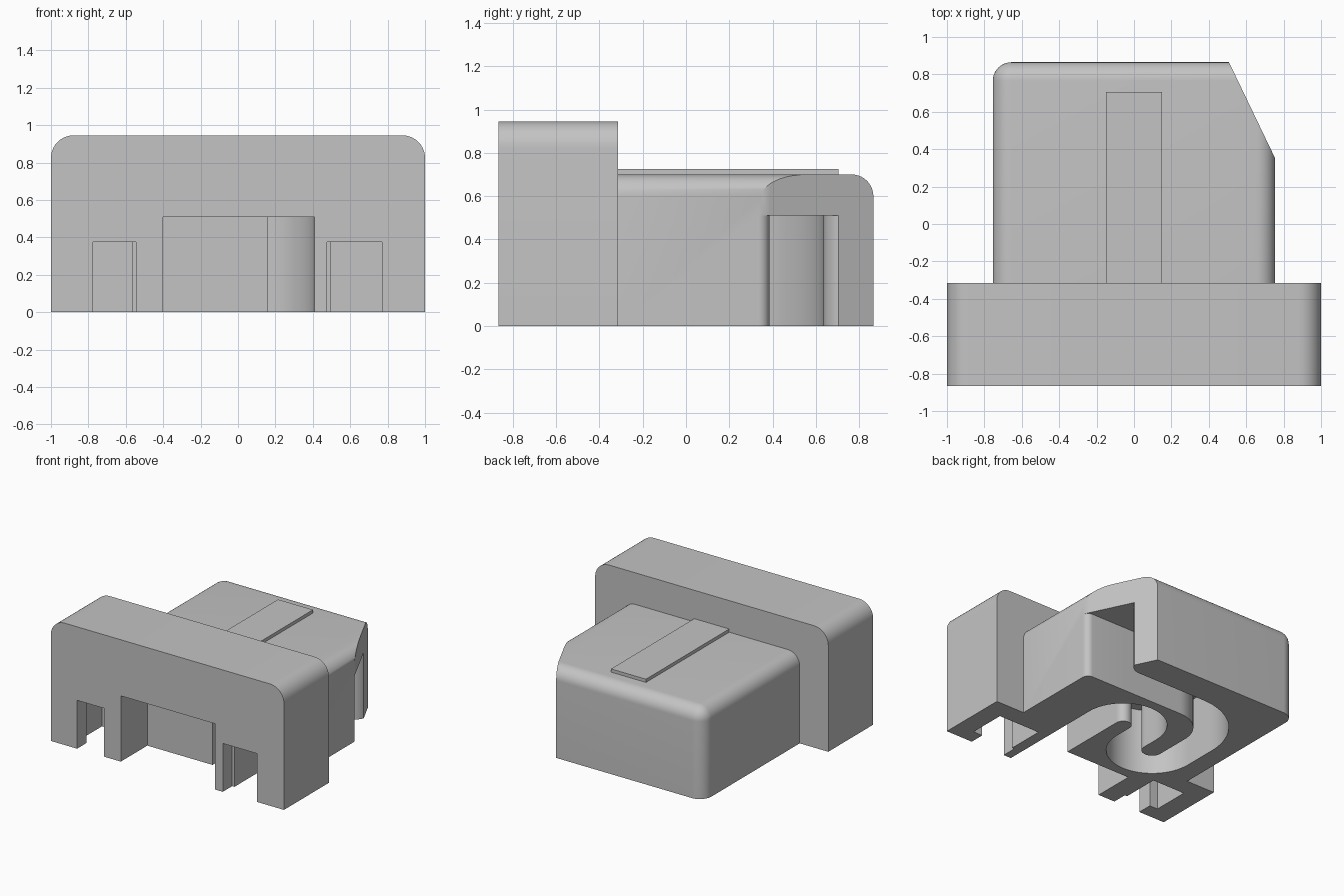
import bpy, bmesh, math
from math import cos, sin, radians

cube = bpy.data.objects.get("Cube")
if cube:
    bpy.data.objects.remove(cube, do_unlink=True)

grey = bpy.data.materials.new("plain_grey")
grey.use_nodes = True
colour = (0.55, 0.55, 0.55, 1)
grey.diffuse_color = colour
grey.node_tree.nodes["Principled BSDF"].inputs["Base Color"].default_value = colour


def finish(name, bm):
    bmesh.ops.recalc_face_normals(bm, faces=bm.faces)
    mesh = bpy.data.meshes.new(name)
    bm.to_mesh(mesh)
    bm.free()
    mesh.materials.append(grey)
    ob = bpy.data.objects.new(name, mesh)
    bpy.context.collection.objects.link(ob)
    return ob


def prism(name, outline, z0, z1):
    """Vertical extrusion of an xy outline."""
    bm = bmesh.new()
    face = bm.faces.new([bm.verts.new((x, y, z0)) for x, y in outline])
    up = bmesh.ops.extrude_face_region(bm, geom=[face])["geom"]
    bmesh.ops.translate(bm, vec=(0, 0, z1 - z0),
                        verts=[v for v in up if isinstance(v, bmesh.types.BMVert)])
    return finish(name, bm)


def box(name, x0, x1, y0, y1, z0, z1):
    return prism(name, [(x0, y0), (x1, y0), (x1, y1), (x0, y1)], z0, z1)


def round_edges(ob, radius, rule):
    """Fillet every edge whose midpoint satisfies the rule."""
    bm = bmesh.new()
    bm.from_mesh(ob.data)
    edges = [e for e in bm.edges if rule((e.verts[0].co + e.verts[1].co) / 2)]
    bmesh.ops.bevel(bm, geom=edges, offset=radius, segments=10, profile=0.5,
                    affect='EDGES')
    bm.to_mesh(ob.data)
    bm.free()


def arc(cx, cy, r, a0, a1, n=24):
    return [(cx + r * cos(radians(a0 + (a1 - a0) * i / n)),
             cy + r * sin(radians(a0 + (a1 - a0) * i / n))) for i in range(n + 1)]


def ribbon(path, half):
    """Outline of a constant-width band along a path."""
    left, right = [], []
    for i, (x, y) in enumerate(path):
        px, py = path[max(i - 1, 0)]
        qx, qy = path[min(i + 1, len(path) - 1)]
        d = math.hypot(qx - px, qy - py)
        nx, ny = -(qy - py) / d * half, (qx - px) / d * half
        left.append((x + nx, y + ny))
        right.append((x - nx, y - ny))
    return left + right[::-1]


# Wide front plate with rounded top corners
front_plate = box("front_plate", -1, 1, -0.865, -0.315, 0, 0.945)
round_edges(front_plate, 0.12, lambda c: abs(c.x) > 0.9 and c.z > 0.9)

# Rear body: rounded top rim and rear corners
rear_body = box("rear_body", -0.755, 0.755, -0.315, 0.865, 0, 0.70)
round_edges(rear_body, 0.1, lambda c: c.y > 0 and (
    c.z > 0.6 or (c.y > 0.8 and abs(c.x) > 0.7 and c.z > 0.1)))

# Raised strip on the top
box("top_strip", -0.15, 0.15, -0.315, 0.705, 0.69, 0.725)

# Slanted rear corner
corner_cut = prism("corner_cutter", [(0.76, 0.34), (1.2, 0.34), (1.2, 1.2),
                                     (0.347, 1.2)], -0.2, 1)

# S-shaped cord channel in the underside
path = [(0.285, -0.7), (0.285, -0.5), (0.285, -0.3), (0.285, -0.02)]
path += arc(0.10, 0.0, 0.185, 0, 180)
path += [(-0.085, -0.03), (-0.085, -0.11)]
path += arc(-0.285, -0.14, 0.20, 0, -180)
path += [(-0.485, -0.11), (-0.485, 0.1)]
path += arc(-0.105, 0.13, 0.38, 180, 90)
path += [(-0.07, 0.51), (0.4, 0.51), (0.95, 0.51)]
channel = prism("channel_cutter", ribbon(path, 0.125), -0.1, 0.51)

# Rounded lips where the cord leaves the body
rear_lip = prism("rear_lip_cutter", arc(0.49, 0.735, 0.1, -90, 30, 12)
                 + [(0.53, 0.9), (0.95, 0.9), (0.95, 0.635)], -0.1, 0.51)
side_lip = prism("side_lip_cutter", arc(0.705, 0.335, 0.05, 0, 90, 8)
                 + [(0.705, 0.5), (0.9, 0.5), (0.9, 0.335)], -0.1, 0.51)

# Front openings: central recess and two pockets with narrow mouths
recess = box("recess_cutter", -0.4, 0.41, -1, -0.54, -0.1, 0.51)


def pocket(name, mouth0, mouth1, room0, room1):
    outline = [(mouth0, -1), (mouth1, -1), (mouth1, -0.75), (room1, -0.75),
               (room1, -0.46), (room0, -0.46), (room0, -0.75), (mouth0, -0.75)]
    return prism(name, outline, -0.1, 0.375)


right_pocket = pocket("right_pocket_cutter", 0.475, 0.77, 0.495, 0.85)
left_pocket = pocket("left_pocket_cutter", -0.775, -0.545, -0.845, -0.565)


def carve(ob, cutters):
    for c in cutters:
        m = ob.modifiers.new(c.name, 'BOOLEAN')
        m.operation, m.solver, m.object = 'DIFFERENCE', 'EXACT', c
    bpy.context.view_layer.objects.active = ob
    ob.select_set(True)
    for m in list(ob.modifiers):
        bpy.ops.object.modifier_apply(modifier=m.name)


bpy.ops.object.select_all(action='DESELECT')
carve(front_plate, [recess, right_pocket, left_pocket, channel])
carve(rear_body, [corner_cut, channel, rear_lip, side_lip])
bpy.ops.object.shade_smooth_by_angle(angle=radians(30))

# Remove the cutters
for c in (corner_cut, channel, rear_lip, side_lip, recess, right_pocket, left_pocket):
    bpy.data.objects.remove(c, do_unlink=True)
